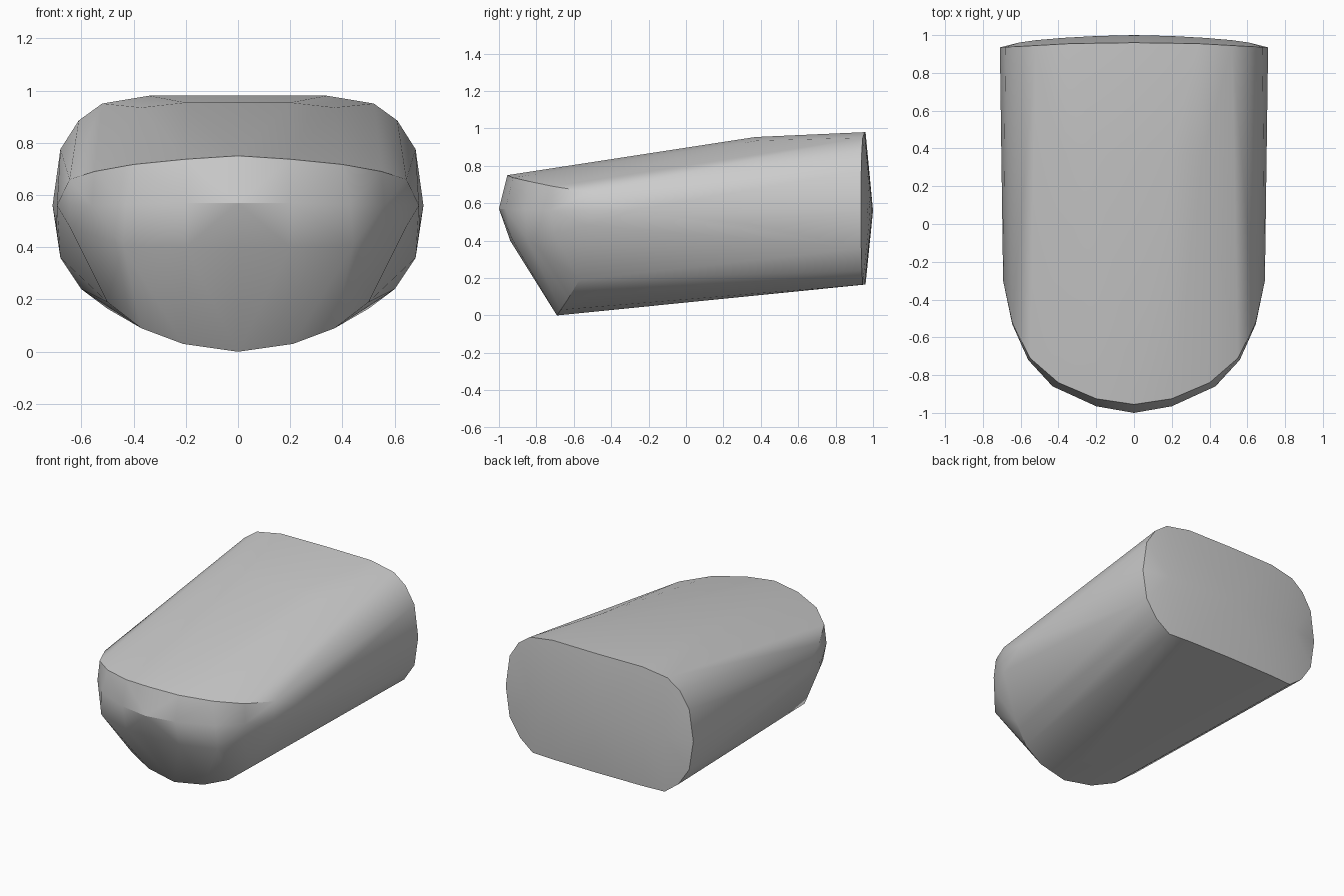
import bpy, bmesh
from math import radians

if "Cube" in bpy.data.objects:
    bpy.data.objects.remove(bpy.data.objects["Cube"])

# Half outlines (x, y, z); every one is mirrored across x = 0
top_rim = [(0, -.955, .75), (.2, -.925, .737), (.4, -.84, .717), (.55, -.71, .69), (.645, -.52, .66)]
nose_rim = [(0, -1, .57), (.2, -.965, .57), (.43, -.86, .565), (.56, -.72, .56), (.645, -.53, .56), (.693, -.3, .56)]
lower_rim = [(0, -.94, .4), (.2, -.925, .4), (.44, -.85, .405), (.54, -.71, .44), (.645, -.52, .48)]
sole_tip = [(0, -.69, 0), (.21, -.67, .03), (.37, -.63, .09), (.5, -.57, .19)]
mid_section = [(0, .37, .955), (.2, .37, .954), (.37, .38, .935), (.52, .4, .87),
               (.605, .4, .8), (.685, .4, .66), (.7, .4, .56), (.695, .4, .475)]
back_section = [(.34, .955, .98), (.52, .945, .95), (.61, .94, .885), (.68, .937, .775),
                (.71, .935, .56), (.68, .937, .36), (.6, .94, .24), (.5, .945, .165)]
back_edges = [(0, .96, .98), (0, .96, .165), (.34, .955, .165)]
back_bulge = [(0, 1, .56), (.2, .995, .56), (.38, .985, .56), (.52, .973, .56), (.61, .96, .56)]

# Body: a convex shell stretched over the outlines
bm = bmesh.new()
for outline in (top_rim, nose_rim, lower_rim, sole_tip, mid_section,
                back_section, back_edges, back_bulge):
    for x, y, z in outline:
        for sx in ((1, -1) if x else (1,)):
            bm.verts.new((sx * x, y, z))
hull = bmesh.ops.convex_hull(bm, input=bm.verts[:])
loose = [v for v in bm.verts if not v.link_faces]
bmesh.ops.delete(bm, geom=loose, context='VERTS')
bmesh.ops.dissolve_limit(bm, angle_limit=radians(1), verts=bm.verts[:], edges=bm.edges[:])
bmesh.ops.recalc_face_normals(bm, faces=bm.faces[:])

mesh = bpy.data.meshes.new("rounded_body")
bm.to_mesh(mesh)
bm.free()
body = bpy.data.objects.new("rounded_body", mesh)
bpy.context.collection.objects.link(body)
bpy.context.view_layer.objects.active = body
body.select_set(True)
bpy.ops.object.shade_smooth_by_angle(angle=radians(22))
